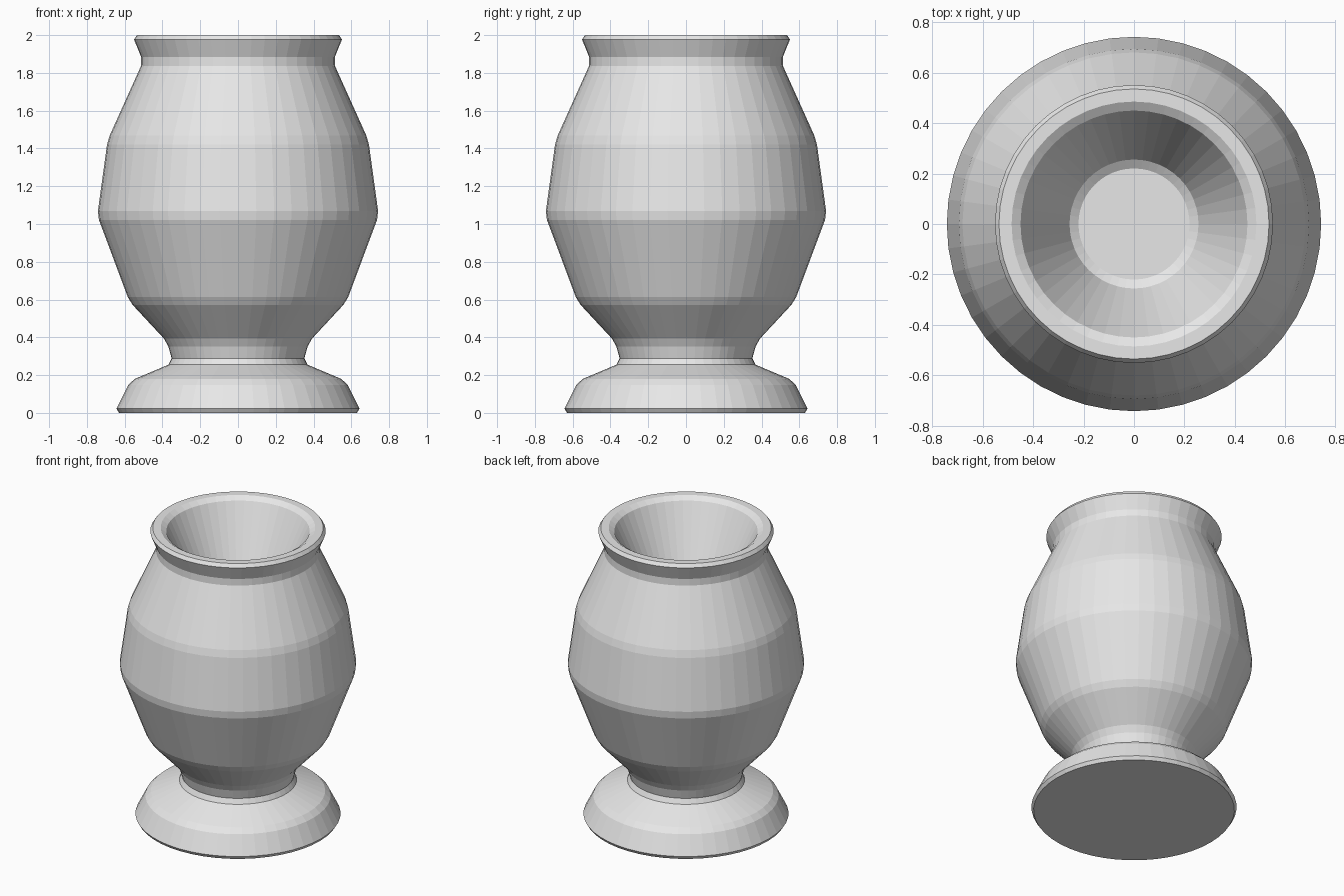
import bpy, bmesh, math
from mathutils import Vector

SEGMENTS = 48
BEVEL = 0.025

cube = bpy.data.objects.get("Cube")
if cube:
    bpy.data.objects.remove(cube, do_unlink=True)

# One plain grey material
grey = bpy.data.materials.new("light grey")
grey.use_nodes = True
colour = (0.8, 0.8, 0.8, 1)
grey.diffuse_color = colour
grey.node_tree.nodes["Principled BSDF"].inputs["Base Color"].default_value = colour


def chamfer(corners):
    """Cut every corner of a profile that starts and ends on the axis."""
    points = []
    for before, corner, after in zip(corners, corners[1:], corners[2:]):
        for other in (before, after):
            points.append(corner + (other - corner).normalized() * BEVEL)
    return points


def lathe(name, profile):
    """Spin a profile of (radius, height) around z, capping both ends."""
    bm = bmesh.new()
    rings = []
    for p in profile:
        angles = [math.tau * i / SEGMENTS for i in range(SEGMENTS)]
        rings.append([bm.verts.new((p.x * math.cos(a), p.x * math.sin(a), p.y))
                      for a in angles])
    for low, high in zip(rings, rings[1:]):
        for i in range(SEGMENTS):
            j = (i + 1) % SEGMENTS
            bm.faces.new((low[i], low[j], high[j], high[i]))
    bm.faces.new(rings[0])
    bm.faces.new(rings[-1])
    bmesh.ops.recalc_face_normals(bm, faces=bm.faces)
    mesh = bpy.data.meshes.new(name)
    bm.to_mesh(mesh)
    bm.free()
    mesh.materials.append(grey)
    obj = bpy.data.objects.new(name, mesh)
    bpy.context.collection.objects.link(obj)
    return obj


foot = [(0, 0), (0.655, 0), (0.57, 0.17)]
neck = [(0.345, 0.265), (0.375, 0.375)]
belly = [(0.575, 0.59), (0.745, 1.045), (0.69, 1.445), (0.503, 1.86)]
rim = [(0.56, 2.0), (0.46, 2.0)]
bowl = [(0.245, 1.53), (0, 1.53)]

lathe("vase", chamfer([Vector(p) for p in foot + neck + belly + rim + bowl]))
